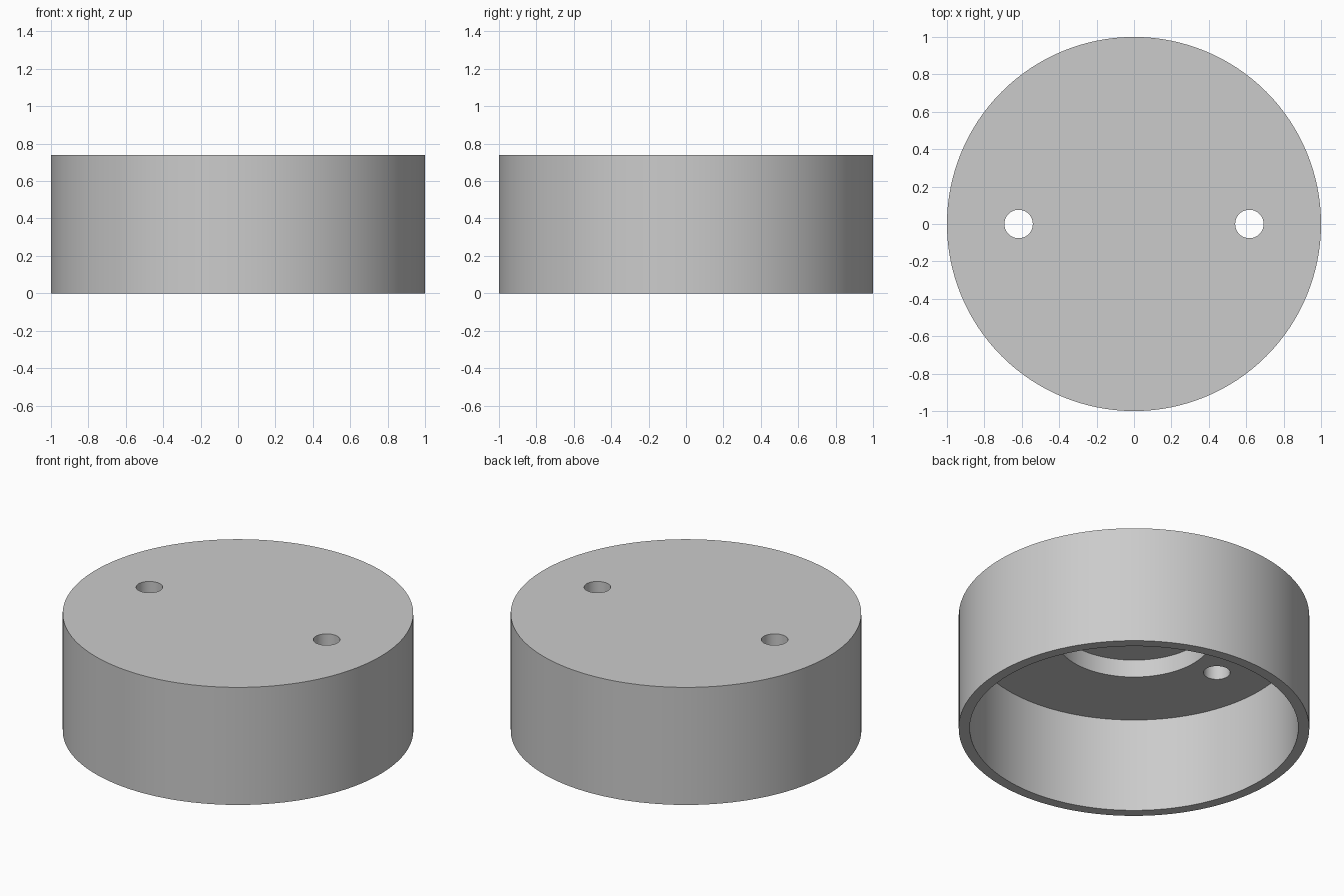
import bpy
import math

# Remove the default cube only
cube = bpy.data.objects.get("Cube")
if cube:
    bpy.data.objects.remove(cube, do_unlink=True)

HEIGHT = 0.74

grey = bpy.data.materials.new("light_grey")
grey.use_nodes = True
colour = (0.6, 0.6, 0.6, 1)
grey.diffuse_color = colour
grey.node_tree.nodes["Principled BSDF"].inputs["Base Color"].default_value = colour


def cylinder(name, radius, bottom, top, x=0, sides=128):
    """Upright cylinder spanning two heights."""
    bpy.ops.mesh.primitive_cylinder_add(
        vertices=sides, radius=radius, depth=top - bottom,
        location=(x, 0, (bottom + top) / 2))
    obj = bpy.context.object
    obj.name = name
    obj.data.materials.append(grey)
    return obj


# Solid round cap
cap = cylinder("round_cap", 1, 0, HEIGHT)

# Open underside, shallow central recess and two through holes
cutters = [
    cylinder("cavity_cutter", 0.937, -0.1, 0.595),
    cylinder("recess_cutter", 0.446, 0.5, 0.706),
]
for side, name in ((-1, "right_hole_cutter"), (1, "left_hole_cutter")):
    cutters.append(cylinder(name, 0.076, 0.5, HEIGHT + 0.1, side * 0.617, 48))

for cutter in cutters:
    cutter.hide_render = True
    cut = cap.modifiers.new(cutter.name, "BOOLEAN")
    cut.operation = "DIFFERENCE"
    cut.solver = "EXACT"
    cut.object = cutter

# Bake the cuts, then drop the cutters
bpy.ops.object.select_all(action="DESELECT")
cap.select_set(True)
bpy.context.view_layer.objects.active = cap
for name in [m.name for m in cap.modifiers]:
    bpy.ops.object.modifier_apply(modifier=name)
for cutter in cutters:
    bpy.data.objects.remove(cutter, do_unlink=True)

# Smooth walls with crisp rims
bpy.ops.object.shade_smooth_by_angle(angle=math.radians(30))
